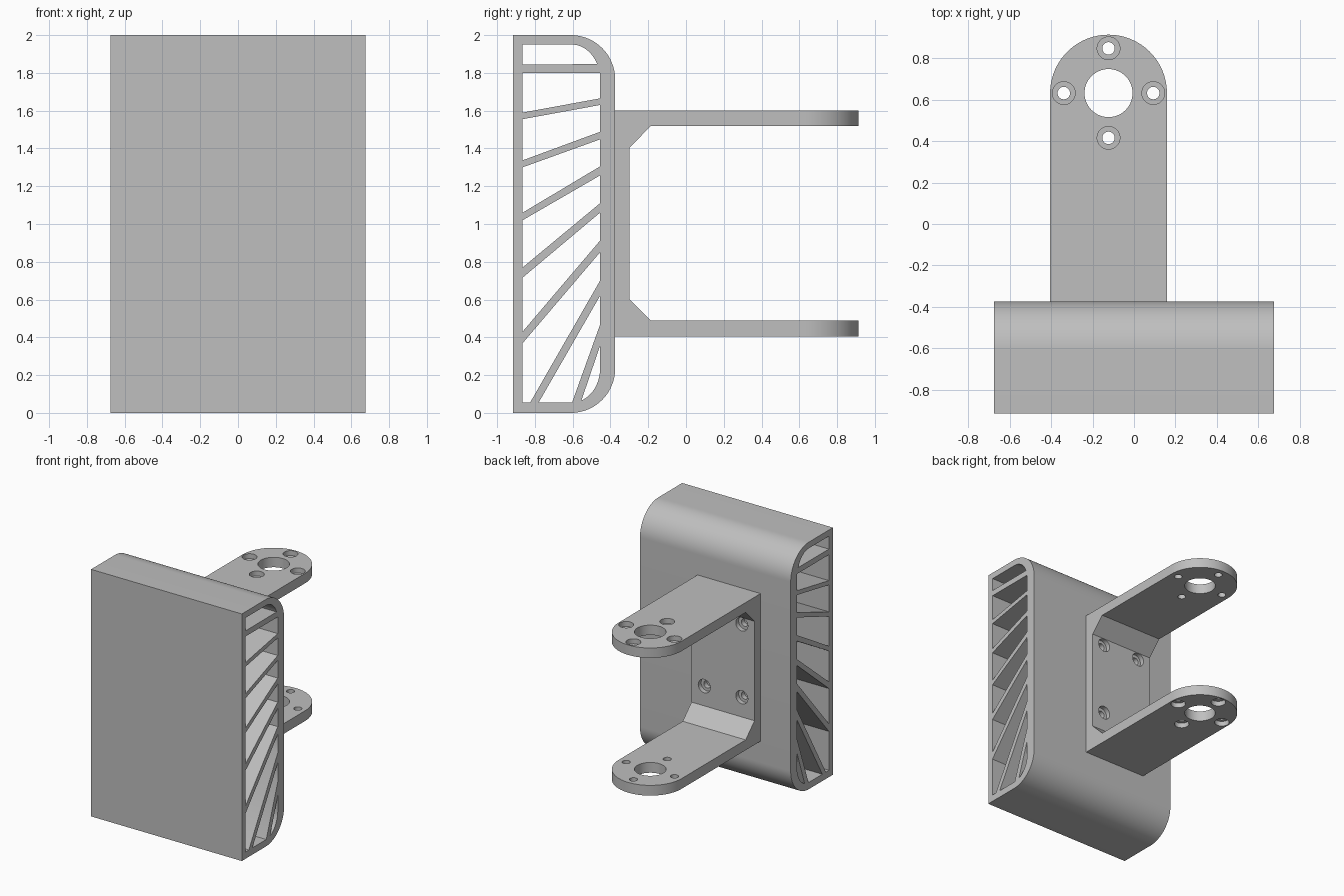
import bpy, bmesh, math

if "Cube" in bpy.data.objects:
    bpy.data.objects.remove(bpy.data.objects["Cube"])

grey = bpy.data.materials.new("plain grey")
grey.diffuse_color = (0.52, 0.52, 0.52, 1)
grey.use_nodes = True
grey.node_tree.nodes["Principled BSDF"].inputs["Base Color"].default_value = grey.diffuse_color

# axis 'x': profile is (y, z); 'y': (x, z); 'z': (x, y)
PLACE = {'x': lambda a, b, t: (t, a, b),
         'y': lambda a, b, t: (a, t, b),
         'z': lambda a, b, t: (a, b, t)}


def prism(name, loops, axis, lo, hi):
    """Extrude an outline (first loop) with holes (other loops) along an axis."""
    bm = bmesh.new()
    place = PLACE[axis]
    for loop in loops:
        vs = [bm.verts.new(place(a, b, lo)) for a, b in loop]
        for i, v in enumerate(vs):
            bm.edges.new((v, vs[(i + 1) % len(vs)]))
    bmesh.ops.triangle_fill(bm, use_beauty=True, edges=bm.edges[:], normal=place(0, 0, 1))
    new = bmesh.ops.extrude_face_region(bm, geom=bm.faces[:])["geom"]
    bmesh.ops.translate(bm, vec=place(0, 0, hi - lo),
                        verts=[g for g in new if isinstance(g, bmesh.types.BMVert)])
    bmesh.ops.recalc_face_normals(bm, faces=bm.faces[:])
    me = bpy.data.meshes.new(name)
    bm.to_mesh(me)
    bm.free()
    me.materials.append(grey)
    ob = bpy.data.objects.new(name, me)
    bpy.context.collection.objects.link(ob)
    return ob


def arc(cx, cy, rx, ry, a0, a1, n=20):
    return [(cx + rx * math.cos(math.radians(a0 + (a1 - a0) * i / n)),
             cy + ry * math.sin(math.radians(a0 + (a1 - a0) * i / n))) for i in range(n + 1)]


def circle(cx, cy, r, n=40):
    return arc(cx, cy, r, r, 0, 360 - 360 / n, n - 1)


def smooth(ob):
    bpy.ops.object.select_all(action='DESELECT')
    ob.select_set(True)
    bpy.context.view_layer.objects.active = ob
    bpy.ops.object.shade_smooth_by_angle(angle=math.radians(30))


# Housing: rounded block with slanted ribs between through-going windows
FRONT, BACK, L, R = -0.915, -0.375, -0.865, -0.455
outline = ([(FRONT, 0)] + arc(-0.61, 0.235, 0.235, 0.235, -90, 0)
           + arc(-0.61, 1.765, 0.235, 0.235, 0, 90) + [(FRONT, 2)])
# each rib: top and bottom height at the left wall, then at the right wall
ribs = [(1.845, 1.80, 1.845, 1.80), (1.59, 1.555, 1.665, 1.63), (1.337, 1.30, 1.488, 1.448),
        (1.06, 1.02, 1.305, 1.257), (0.77, 0.716, 1.11, 1.06), (0.43, 0.369, 0.912, 0.85)]
windows = [[(L, 1.845)] + arc(-0.605, 1.765, 0.15, 0.185, 26, 90) + [(L, 1.95)]]
for up, down in zip(ribs, ribs[1:]):
    windows.append([(L, down[0]), (R, down[2]), (R, up[3]), (L, up[1])])
windows += [[(L, 0.055), (-0.825, 0.055), (R, 0.70), (R, 0.85), (L, 0.369)],
            [(-0.78, 0.055), (-0.603, 0.055), (R, 0.467), (R, 0.62)],
            arc(-0.605, 0.235, 0.15, 0.18, -70, 0) + [(R, 0.355)]]
housing = prism("ribbed_housing", [outline] + windows, 'x', -0.675, 0.675)
smooth(housing)

# Bracket: U profile with chamfered inner corners
CX, CY, W = -0.123, 0.632, 0.282
u_profile = [(BACK, 0.405), (1, 0.405), (1, 0.488), (-0.185, 0.488), (-0.298, 0.60),
             (-0.298, 1.405), (-0.185, 1.52), (1, 1.52), (1, 1.60), (BACK, 1.60)]
bracket = prism("fork_bracket", [u_profile], 'x', CX - 0.4, CX + 0.4)
cutters = []


def boolean(ob, op='DIFFERENCE'):
    m = bracket.modifiers.new(ob.name, 'BOOLEAN')
    m.operation, m.object, m.solver = op, ob, 'EXACT'
    ob.hide_render = True
    cutters.append(ob)


# rounded arm ends
stadium = [(CX - W, -0.6), (CX + W, -0.6)] + arc(CX, CY, W, W, 0, 180, 48)
boolean(prism("arm_outline", [stadium], 'z', 0.2, 1.8), 'INTERSECT')

# arm holes: one large bore and four counterbored screw holes
boolean(prism("bore", [circle(CX, CY, 0.116, 56)], 'z', 0.2, 1.8))
for i in range(4):
    x = CX + 0.216 * math.cos(i * math.pi / 2)
    y = CY + 0.216 * math.sin(i * math.pi / 2)
    boolean(prism("arm_hole", [circle(x, y, 0.03)], 'z', 0.2, 1.8))
    for lo, hi in ((1.56, 1.8), (0.2, 0.445)):
        boolean(prism("arm_counterbore", [circle(x, y, 0.055)], 'z', lo, hi))

# back plate screw holes
for x in (CX - 0.168, CX + 0.168):
    for z in (0.76, 1.35):
        boolean(prism("plate_hole", [circle(x, z, 0.03)], 'y', -0.5, -0.2))
        boolean(prism("plate_counterbore", [circle(x, z, 0.054)], 'y', -0.335, -0.2))

# bake the cuts and remove the cutters
bpy.context.view_layer.update()
result = bpy.data.meshes.new_from_object(bracket.evaluated_get(bpy.context.evaluated_depsgraph_get()))
bracket.modifiers.clear()
bracket.data = result
result.materials.clear()
result.materials.append(grey)
for p in result.polygons:
    p.material_index = 0
for c in cutters:
    bpy.data.objects.remove(c)
smooth(bracket)
